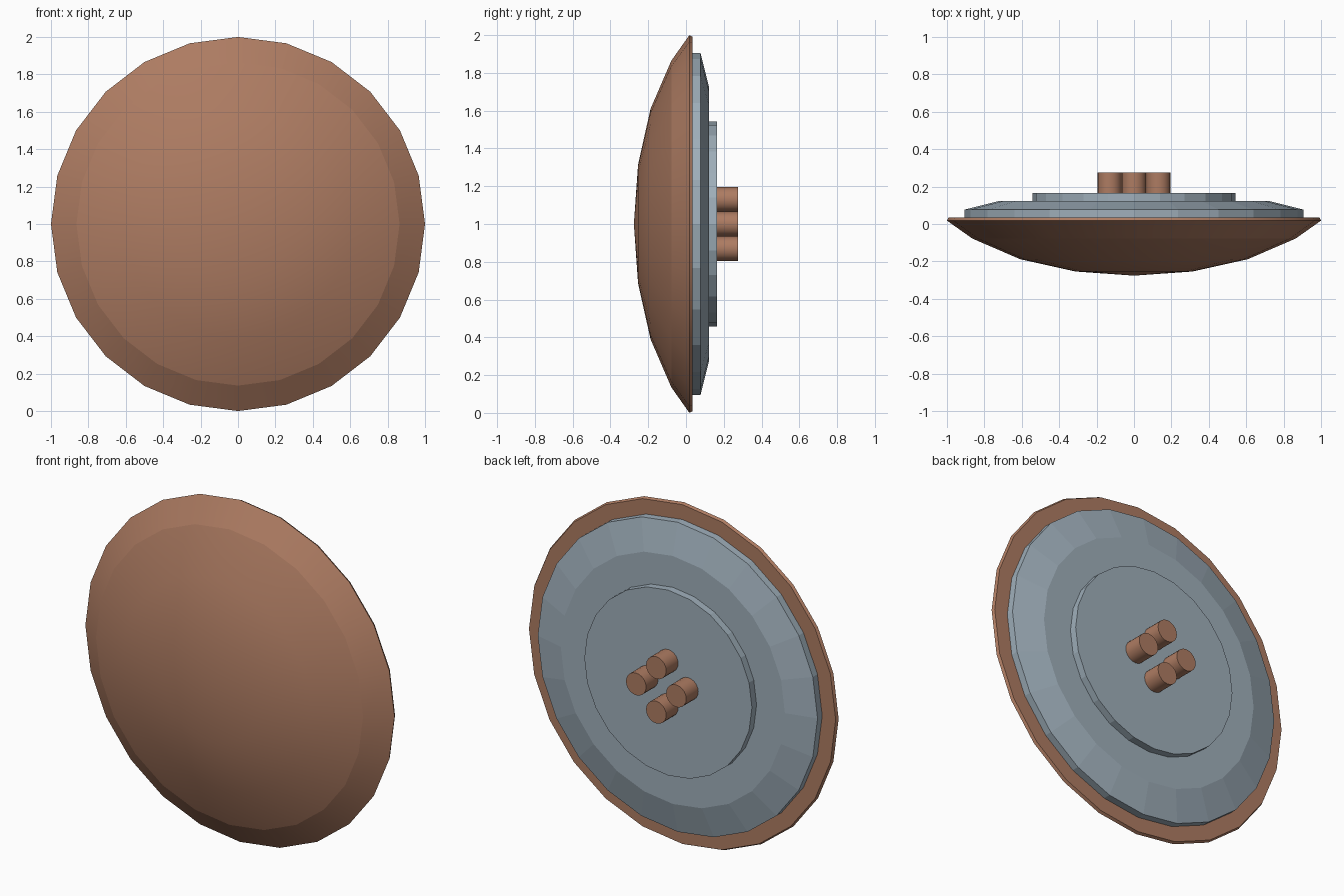
import bpy, bmesh, math
from mathutils import Vector

if "Cube" in bpy.data.objects:
    bpy.data.objects.remove(bpy.data.objects["Cube"])

CENTRE_Z = 1.0


def material(name, rgb):
    m = bpy.data.materials.new(name)
    m.diffuse_color = (*rgb, 1.0)
    m.use_nodes = True
    m.node_tree.nodes["Principled BSDF"].inputs["Base Color"].default_value = m.diffuse_color
    return m


copper = material("copper brown", (0.42, 0.20, 0.122))
steel = material("blue grey", (0.345, 0.425, 0.49))


def lathe(name, profile, sides, mat, cx=0.0, cz=CENTRE_Z, smooth_angle=None, crease=None):
    """Revolve (radius, y) points about an axis along y; ends are closed."""
    bm = bmesh.new()
    rings = []
    for r, y in profile:
        if r == 0:
            rings.append([bm.verts.new((cx, y, cz))])
        else:
            rings.append([bm.verts.new((cx + r * math.cos(math.tau * i / sides), y,
                                        cz + r * math.sin(math.tau * i / sides)))
                          for i in range(sides)])
    for a, b in zip(rings, rings[1:]):
        for i in range(sides):
            j = (i + 1) % sides
            if len(a) == 1:
                bm.faces.new((a[0], b[i], b[j]))
            else:
                bm.faces.new((a[i], b[i], b[j], a[j]))
    for ring in (rings[0], rings[-1]):
        if len(ring) > 1:
            bm.faces.new(ring)
    bmesh.ops.recalc_face_normals(bm, faces=bm.faces[:])
    if smooth_angle is not None:
        for f in bm.faces:
            f.smooth = True
        for e in bm.edges:
            on_crease = crease is not None and all(
                abs(math.hypot(v.co.x - cx, v.co.z - cz) - crease) < 1e-4 for v in e.verts)
            e.smooth = e.calc_face_angle(0.0) < smooth_angle and not on_crease
    mesh = bpy.data.meshes.new(name)
    bm.to_mesh(mesh)
    bm.free()
    mesh.materials.append(mat)
    ob = bpy.data.objects.new(name, mesh)
    bpy.context.collection.objects.link(ob)
    return ob


# Domed front shell with a thin rim and flat back
lathe("domed_shell",
      [(0, -0.276), (0.313, -0.254), (0.609, -0.188), (0.864, -0.078),
       (1.0, 0.018), (0.992, 0.034)],
      24, copper, smooth_angle=math.radians(30), crease=0.864)

# Chamfered backing plate and raised centre disc
lathe("backing_plate", [(0.905, 0.033), (0.905, 0.077), (0.725, 0.122)], 24, steel)
lathe("centre_disc", [(0.542, 0.121), (0.542, 0.165)], 24, steel)

# Four pegs in a diamond
for i in range(4):
    a = i * math.pi / 2
    lathe(f"peg_{i + 1}", [(0.065, 0.164), (0.065, 0.276)], 20, copper,
          cx=0.13 * math.cos(a), cz=CENTRE_Z + 0.13 * math.sin(a),
          smooth_angle=math.radians(30))
